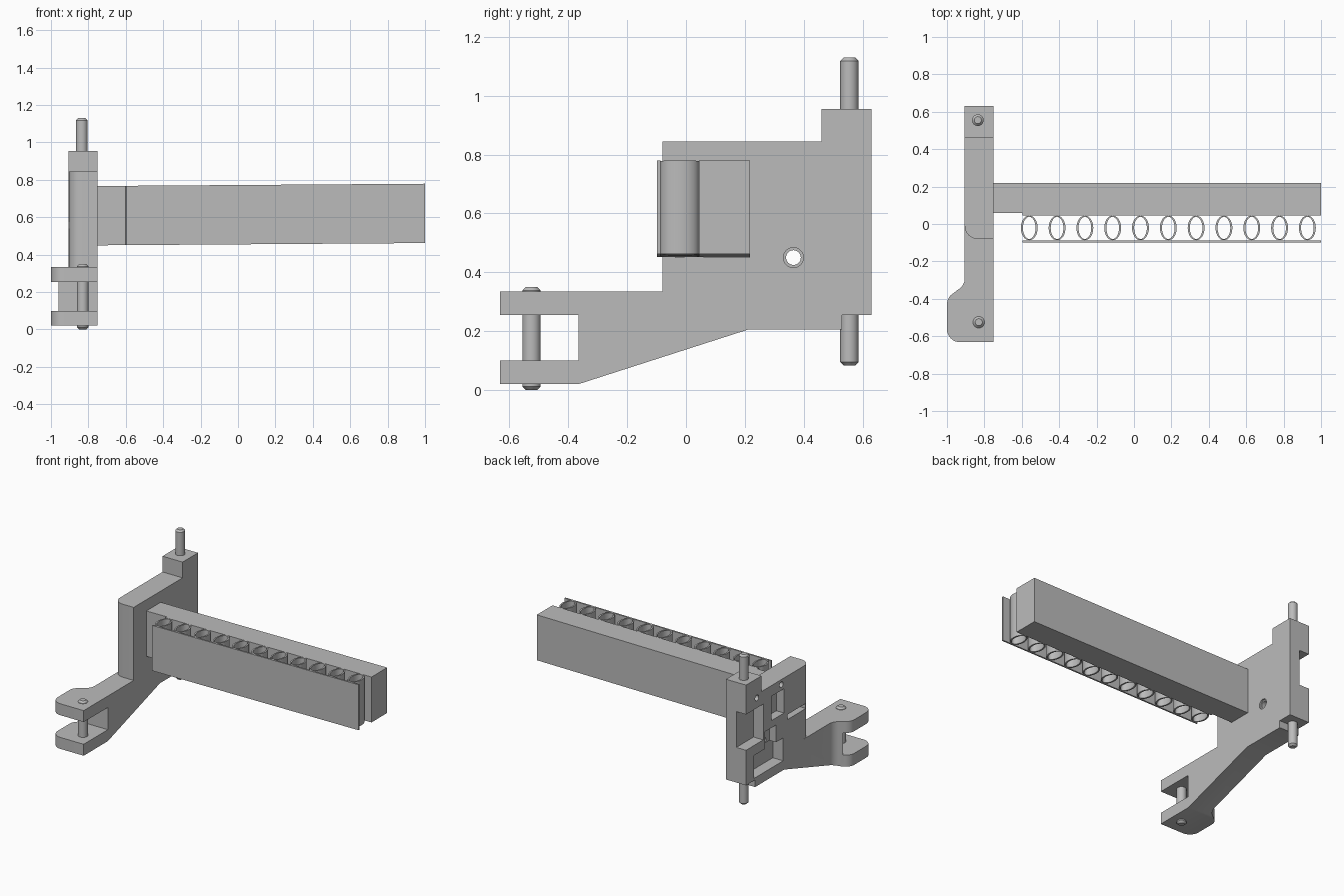
import bpy, bmesh
from math import sin, cos, pi, radians
from mathutils import Vector

cube = bpy.data.objects.get("Cube")
if cube:
    bpy.data.objects.remove(cube)

grey = bpy.data.materials.new("plain grey")
grey.use_nodes = True
grey.diffuse_color = (0.5, 0.5, 0.5, 1)
grey.node_tree.nodes["Principled BSDF"].inputs["Base Color"].default_value = (0.5, 0.5, 0.5, 1)


def finish(bm, name):
    bmesh.ops.recalc_face_normals(bm, faces=bm.faces)
    mesh = bpy.data.meshes.new(name)
    bm.to_mesh(mesh)
    bm.free()
    mesh.materials.append(grey)
    ob = bpy.data.objects.new(name, mesh)
    bpy.context.collection.objects.link(ob)
    return ob


def prism(name, points, axis, low, high):
    """Extrude a profile: (y, z) along x, or (x, y) along z."""
    bm = bmesh.new()
    place = (lambda p: (low, *p)) if axis == "x" else (lambda p: (*p, low))
    face = bm.faces.new([bm.verts.new(place(p)) for p in points])
    ext = bmesh.ops.extrude_face_region(bm, geom=[face])
    shift = Vector((high - low, 0, 0) if axis == "x" else (0, 0, high - low))
    bmesh.ops.translate(bm, vec=shift, verts=[g for g in ext["geom"] if isinstance(g, bmesh.types.BMVert)])
    return finish(bm, name)


def box(name, x, y, z):
    return prism(name, [(x[0], y[0]), (x[1], y[0]), (x[1], y[1]), (x[0], y[1])], "z", *z)


def arc(cx, cy, r, start, end, steps=8):
    angles = [radians(start + (end - start) * i / steps) for i in range(steps + 1)]
    return [(cx + r * cos(a), cy + r * sin(a)) for a in angles]


def smooth(ob):
    bpy.ops.object.select_all(action="DESELECT")
    ob.select_set(True)
    bpy.context.view_layer.objects.active = ob
    bpy.ops.object.shade_smooth_by_angle(angle=radians(30))


def carve(ob, cutter, operation="DIFFERENCE"):
    cutter.hide_render = True
    mod = ob.modifiers.new("carve", "BOOLEAN")
    mod.operation, mod.object, mod.solver = operation, cutter, "EXACT"
    bpy.context.view_layer.objects.active = ob
    bpy.ops.object.modifier_apply(modifier=mod.name)
    bpy.data.objects.remove(cutter)


def pin(name, x, y, low, high, r=0.031, chamfer=0.012):
    """Round pin with chamfered ends."""
    bm = bmesh.new()
    rings = []
    for z, rad in ((low, r - chamfer), (low + chamfer, r), (high - chamfer, r), (high, r - chamfer)):
        rings.append([bm.verts.new((*p, z)) for p in arc(x, y, rad, 0, 360, 32)[:-1]])
    for a, b in zip(rings, rings[1:]):
        for i in range(32):
            j = (i + 1) % 32
            bm.faces.new((a[i], a[j], b[j], b[i]))
    bm.faces.new(rings[0])
    bm.faces.new(rings[-1])
    smooth(finish(bm, name))


# Bracket: side outline trimmed by the plan outline of arm and fork
RIGHT, LEFT = -0.75, -0.905
bracket = prism("bracket", [
    (-0.635, 0.02), (-0.365, 0.02), (0.21, 0.205), (0.53, 0.205), (0.53, 0.255),
    (0.63, 0.255), (0.63, 0.955), (0.46, 0.955), (0.46, 0.845), (-0.08, 0.845),
    (-0.08, 0.335), (-0.635, 0.335), (-0.635, 0.255), (-0.365, 0.255),
    (-0.365, 0.1), (-0.635, 0.1)], "x", -1.02, RIGHT)
plan = ([(-0.73, -0.632), (-0.73, 0.7), (LEFT, 0.7)]
        + arc(LEFT - 0.07, -0.29, 0.07, 0, -62)
        + arc(-0.93, -0.43, 0.07, 118, 180)
        + arc(-0.93, -0.562, 0.07, 180, 270))
carve(bracket, prism("plan_trim", plan, "z", -0.1, 1.2), "INTERSECT")

# Rounded front corner of the upright plate
corner = [(LEFT - 0.05, -0.13), (LEFT - 0.05, -0.01)] + arc(LEFT + 0.07, -0.01, 0.07, 180, 270) + [(LEFT + 0.07, -0.13)]
carve(bracket, prism("corner_trim", corner, "z", 0.3351, 0.9))

# Recesses in the outer face: (y range, z range, depth)
for y, z, depth in (((0.44, 0.7), (0.5, 0.75), 0.075),
                    ((0.21, 0.35), (0.6, 0.77), 0.06),
                    ((-0.03, 0.17), (0.54, 0.575), 0.05),
                    ((0.22, 0.54), (0.27, 0.43), 0.08),
                    ((0.3, 0.42), (0.4, 0.55), 0.05)):
    carve(bracket, box("recess", (LEFT - 0.1, LEFT + depth), y, z))

# Cross hole with a countersink, plus two small blind holes
HOLE = (0.365, 0.45)
carve(bracket, prism("hole", arc(*HOLE, 0.025, 0, 360, 32)[:-1], "x", -1.1, -0.6))
carve(bracket, prism("sink", arc(*HOLE, 0.034, 0, 360, 32)[:-1], "x", RIGHT - 0.012, -0.6))
for y, z in ((0.51, 0.82), (0.24, 0.81)):
    carve(bracket, prism("blind_hole", arc(y, z, 0.02, 0, 360, 20)[:-1], "x", -1.1, LEFT + 0.05))
smooth(bracket)

# Pins
pin("top_pin", -0.835, 0.555, 0.94, 1.13)
pin("bottom_pin", -0.835, 0.555, 0.083, 0.27)
pin("fork_pin", -0.83, -0.525, 0.0, 0.35)


def tilt(ob):
    """Raise the parts slightly towards the free end."""
    for v in ob.data.vertices:
        v.co.z += 0.007 * (v.co.x + 0.75)


# Long bar with a shallow step along its front face
bar = prism("bar", [(RIGHT, 0.06), (-0.595, 0.06), (-0.595, 0.045), (1, 0.045), (1, 0.218), (RIGHT, 0.218)],
            "z", 0.45, 0.767)
tilt(bar)

# Thin front strip
strip = box("front_strip", (-0.595, 1), (-0.098, -0.087), (0.45, 0.767))
tilt(strip)

# Row of open oval tubes between strip and bar
for n in range(11):
    bm = bmesh.new()
    cx, count = -0.56 + 0.1487 * n, 32
    loops = []
    for z, rx, ry in ((0.45, 0.045, 0.066), (0.767, 0.045, 0.066), (0.767, 0.034, 0.059), (0.45, 0.034, 0.059)):
        loops.append([bm.verts.new((cx + rx * cos(2 * pi * i / count), -0.021 + ry * sin(2 * pi * i / count), z))
                      for i in range(count)])
    for k in range(4):
        a, b = loops[k], loops[(k + 1) % 4]
        for i in range(count):
            j = (i + 1) % count
            bm.faces.new((a[i], a[j], b[j], b[i]))
    tube = finish(bm, "oval_tube_%d" % (n + 1))
    tilt(tube)
    smooth(tube)
